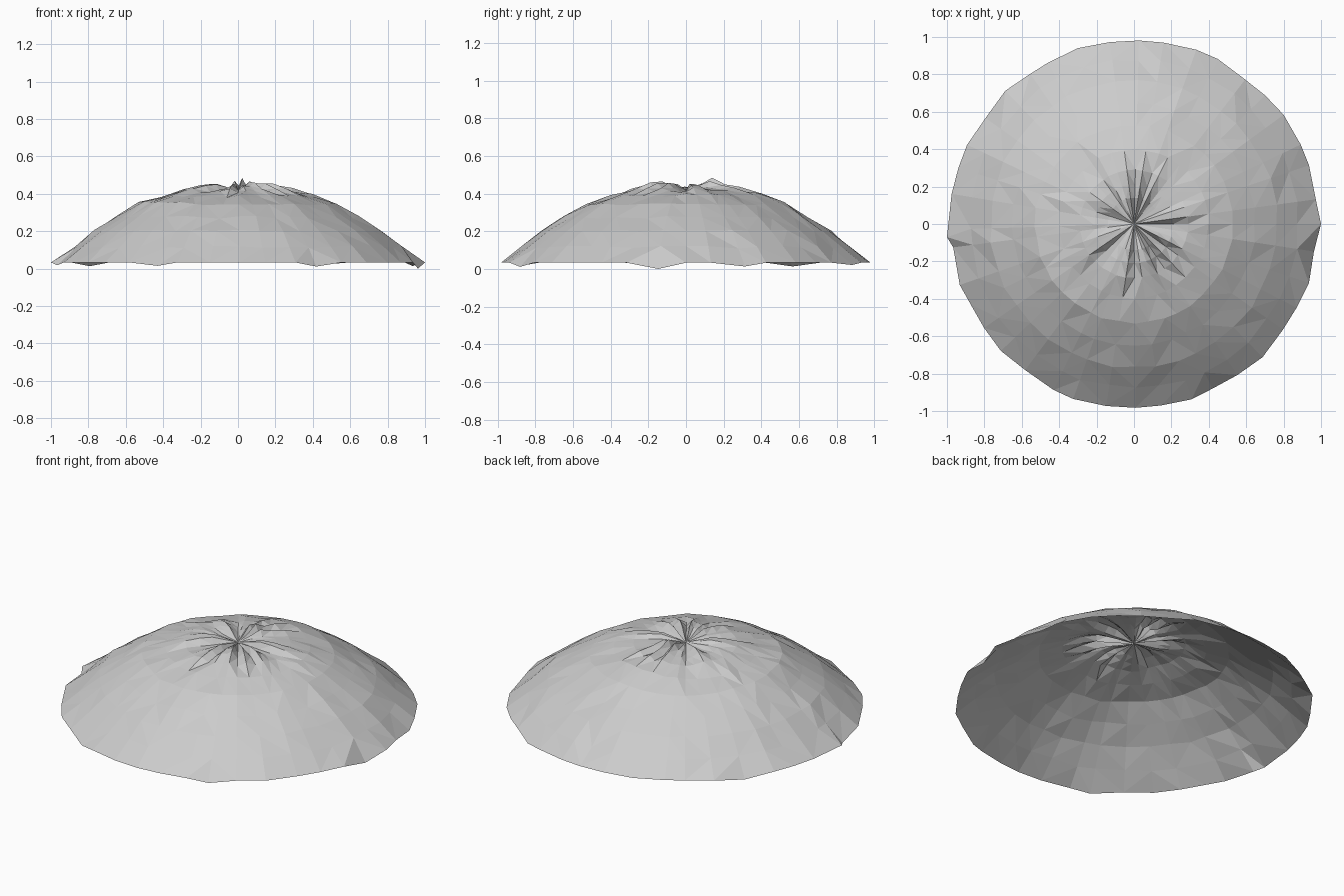
import bpy, bmesh, math, random

if "Cube" in bpy.data.objects:
    bpy.data.objects.remove(bpy.data.objects["Cube"])

random.seed(7)
SEG = 40

# Dome profile: radius, height, wrinkle height
rings = [(0.07, 0.425, 0.010), (0.14, 0.428, 0.022), (0.21, 0.424, 0.020),
         (0.29, 0.415, 0.012), (0.40, 0.385, 0.008), (0.53, 0.343, 0.004),
         (0.65, 0.275, 0.008), (0.77, 0.203, 0.004), (0.88, 0.115, 0.008),
         (0.985, 0.033, 0.0)]

# Soft bumps around the crown: x, y, height, width
bumps = [(0.02, 0.13, 0.035, 0.05), (-0.24, 0.05, 0.022, 0.09),
         (0.05, -0.17, 0.025, 0.06), (0.05, 0.40, 0.025, 0.12),
         (0.40, 0.05, 0.018, 0.10), (0.17, -0.12, 0.015, 0.06)]

# Rim segments that sag to the ground
sags = {2: 0.02, 7: 0.012, 16: 0.02, 21: 0.015, 27: 0.018, 33: 0.022, 39: 0.033}


def bump_height(x, y):
    return sum(h * math.exp(-((x - bx) ** 2 + (y - by) ** 2) / (w * w))
               for bx, by, h, w in bumps)


bm = bmesh.new()
centre = bm.verts.new((0, 0, 0.42))
spokes = [2 * math.pi * (i + random.uniform(-0.2, 0.2)) / SEG for i in range(SEG)]
folds = [random.choice((0, 0, 1, -0.7)) for _ in range(SEG)]
spokes[0] = 0

# Concentric rings with radial cloth-like folds
grid = []
for k, (r, z, amp) in enumerate(rings):
    row = []
    for i, a in enumerate(spokes):
        outer = k == len(rings) - 1
        rr = r * (1 + random.uniform(-0.012, 0.006))
        x, y = rr * math.cos(a), rr * math.sin(a)
        h = z + bump_height(x, y)
        if outer:
            h -= sags.get(i, 0)
            if i == 0:
                x, y = 1.0, 0
            elif i == SEG // 2:
                x, y = -1.0, -0.07
        else:
            h += amp * (folds[i] if k < 4 else random.uniform(-1, 1))
        # Raised lip on the left side
        if k == 5 and 17 <= i <= 26:
            h += 0.012
        row.append(bm.verts.new((x, y, h)))
    grid.append(row)

# Open shell of flat facets
for i in range(SEG):
    j = (i + 1) % SEG
    bm.faces.new((centre, grid[0][i], grid[0][j]))
    for a, b in zip(grid, grid[1:]):
        bm.faces.new((a[i], b[i], b[j], a[j]))
bmesh.ops.triangulate(bm, faces=bm.faces[:])

mesh = bpy.data.meshes.new("dome_canopy")
bm.to_mesh(mesh)
bm.free()
bpy.context.collection.objects.link(bpy.data.objects.new("dome_canopy", mesh))
